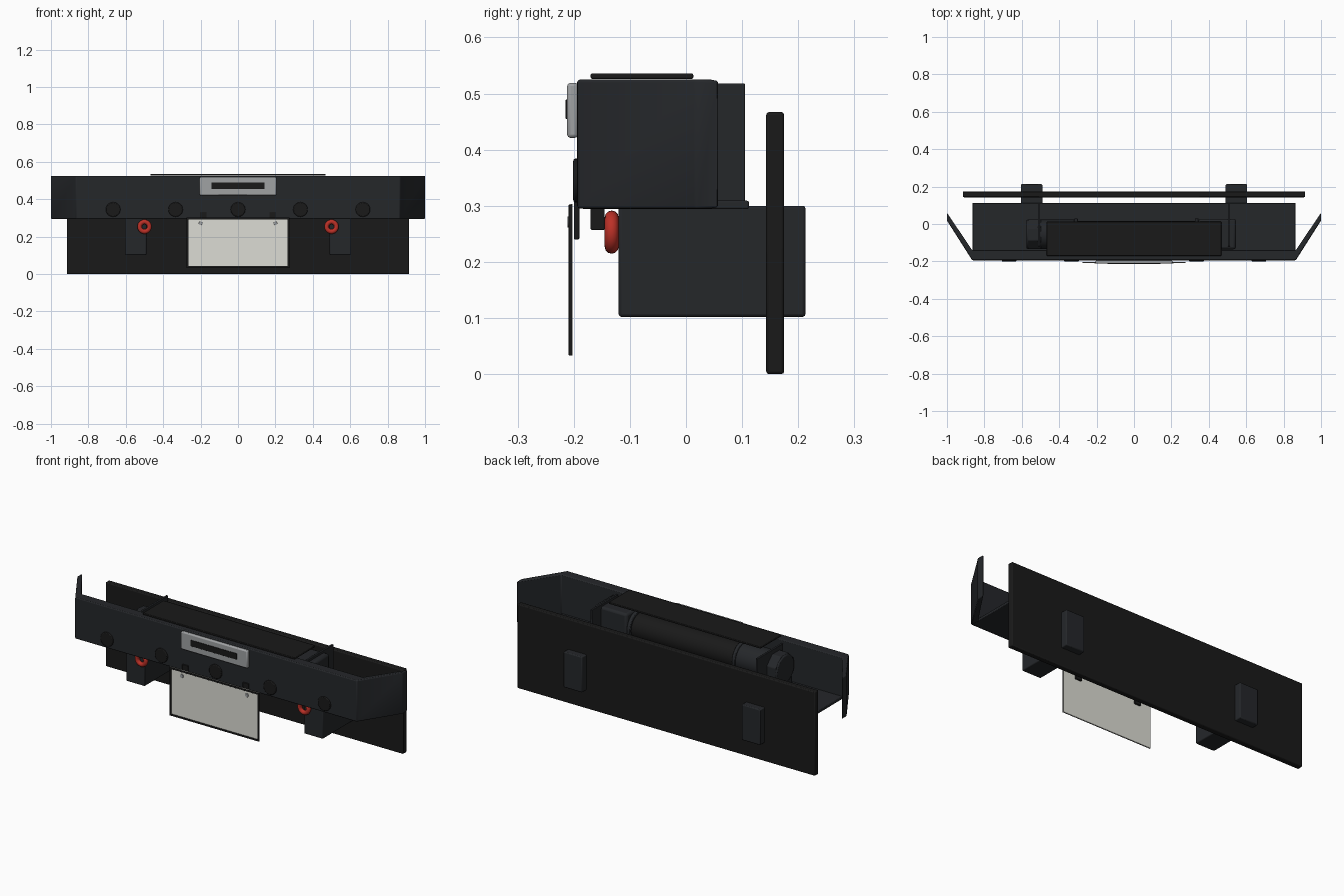
import bpy, bmesh, math
from mathutils import Matrix

if "Cube" in bpy.data.objects:
    bpy.data.objects.remove(bpy.data.objects["Cube"])


def mat(name, r, g, b):
    m = bpy.data.materials.new(name)
    m.diffuse_color = (r, g, b, 1)
    m.use_nodes = True
    m.node_tree.nodes["Principled BSDF"].inputs["Base Color"].default_value = m.diffuse_color
    return m


STEEL = mat("dark_steel", 0.018, 0.020, 0.023)
BLACK = mat("black", 0.010, 0.010, 0.010)
RED = mat("red", 0.50, 0.03, 0.02)
GREY = mat("grey_metal", 0.35, 0.36, 0.37)
WHITE = mat("plate_white", 0.72, 0.72, 0.66)


def finish(name, bm, material, bevel=0.0, seg=2):
    bmesh.ops.recalc_face_normals(bm, faces=bm.faces[:])
    me = bpy.data.meshes.new(name)
    bm.to_mesh(me)
    bm.free()
    ob = bpy.data.objects.new(name, me)
    bpy.context.collection.objects.link(ob)
    me.materials.append(material)
    if bevel:
        b = ob.modifiers.new("bevel", 'BEVEL')
        b.width = bevel
        b.segments = seg
        b.limit_method = 'ANGLE'
    bpy.ops.object.select_all(action='DESELECT')
    ob.select_set(True)
    bpy.context.view_layer.objects.active = ob
    bpy.ops.object.shade_smooth_by_angle(angle=math.radians(35))
    return ob


def box(name, x, y, z, material, bevel=0.003):
    bm = bmesh.new()
    s = Matrix.Diagonal((x[1] - x[0], y[1] - y[0], z[1] - z[0], 1))
    t = Matrix.Translation((sum(x) / 2, sum(y) / 2, sum(z) / 2))
    bmesh.ops.create_cube(bm, size=1, matrix=t @ s)
    return finish(name, bm, material, bevel)


def cyl(name, axis, center, radius, depth, material, sides=32, bevel=0.003, spin=0):
    bm = bmesh.new()
    rot = Matrix.Rotation(math.pi / 2, 4, 'Y' if axis == 'x' else 'X')
    m = Matrix.Translation(center) @ rot @ Matrix.Rotation(spin, 4, 'Z')
    bmesh.ops.create_cone(bm, cap_ends=True, segments=sides, radius1=radius,
                          radius2=radius, depth=depth, matrix=m)
    return finish(name, bm, material, bevel)


def prism(name, outline, z0, z1, material, bevel):
    bm = bmesh.new()
    f = bm.faces.new([bm.verts.new((x, y, z0)) for x, y in outline])
    r = bmesh.ops.extrude_face_region(bm, geom=[f])
    for v in r["geom"]:
        if isinstance(v, bmesh.types.BMVert):
            v.co.z = z1
    return finish(name, bm, material, bevel)


def torus(name, center, major, minor, material):
    bm = bmesh.new()
    n, k = 28, 12
    rings = []
    for i in range(n):
        a = 2 * math.pi * i / n
        ring = []
        for j in range(k):
            b = 2 * math.pi * j / k
            r = major + minor * math.cos(b)
            ring.append(bm.verts.new((center[0] + r * math.cos(a),
                                      center[1] + minor * math.sin(b),
                                      center[2] + r * math.sin(a))))
        rings.append(ring)
    for i in range(n):
        p, q = rings[i], rings[(i + 1) % n]
        for j in range(k):
            bm.faces.new((p[j], q[j], q[(j + 1) % k], p[(j + 1) % k]))
    return finish(name, bm, material)


# Front face with swept-back ends, tray floor and rear plate
half = [(0.865, -0.194), (1.0, 0.018), (1.0, 0.06), (0.865, -0.140)]
outline = half + [(-x, y) for x, y in reversed(half)]
prism("bumper_face", outline, 0.295, 0.525, STEEL, 0.005)
box("tray_floor", (-0.863, 0.863), (-0.185, 0.112), (0.294, 0.309), STEEL)
box("rear_plate", (-0.915, 0.915), (0.143, 0.175), (0.0, 0.467), BLACK, 0.005)

# Mounts, gussets, tow rings and number plate hangers on both sides
for s, side in ((-1, "left"), (1, "right")):
    def span(a, b):
        return tuple(sorted((s * a, s * b)))
    box("chassis_mount_" + side, span(0.49, 0.605), (-0.12, 0.213), (0.102, 0.300), STEEL, 0.005)
    box("gusset_" + side, span(0.502, 0.514), (-0.12, 0.105), (0.300, 0.518), STEEL, 0.002)
    torus("tow_ring_" + side, (s * 0.5, -0.1325, 0.253), 0.026, 0.0125, RED)
    box("plate_hanger_" + side, span(0.168, 0.204), (-0.200, -0.190), (0.240, 0.332), BLACK, 0.002)
    box("hanger_foot_" + side, span(0.168, 0.204), (-0.170, -0.145), (0.257, 0.300), BLACK, 0.002)
    cyl("plate_screw_" + side, 'y', (s * 0.2, -0.208, 0.271), 0.010, 0.006, GREY, 16, 0.001)

# Row of round sensors across the face
for i in range(5):
    cyl(f"sensor_{i + 1}", 'y', ((i - 2) * 0.334, -0.190, 0.345), 0.039, 0.022, BLACK, 32, 0.004)

# Fairlead with dark slot
box("fairlead", (-0.205, 0.205), (-0.212, -0.192), (0.421, 0.519), GREY, 0.006)
box("fairlead_slot", (-0.142, 0.142), (-0.2145, -0.205), (0.455, 0.489), BLACK, 0.001)

# Blank number plate with raised rim
box("number_plate", (-0.274, 0.274), (-0.206, -0.202), (0.033, 0.303), WHITE, 0.001)
for n, x, z in (("top", (-0.275, 0.275), (0.292, 0.302)),
                ("bottom", (-0.275, 0.275), (0.033, 0.043)),
                ("left", (-0.275, -0.265), (0.033, 0.302)),
                ("right", (0.265, 0.275), (0.033, 0.302))):
    box("plate_rim_" + n, x, (-0.209, -0.203), z, BLACK, 0.001)

# Winch: drum, motor, gearbox and cover
AX = (-0.055, 0.415)
cyl("winch_drum", 'x', (0.01, *AX), 0.072, 0.66, BLACK, 40)
cyl("winch_motor", 'x', (-0.44, *AX), 0.078, 0.27, STEEL, 40, 0.006)
cyl("motor_end_housing", 'x', (-0.533, *AX), 0.086, 0.07, STEEL, 8, 0.004, math.pi / 8)
cyl("drum_flange_left", 'x', (-0.31, *AX), 0.084, 0.02, STEEL, 40)
cyl("drum_flange_right", 'x', (0.335, *AX), 0.084, 0.02, STEEL, 40)
box("winch_gearbox", (0.345, 0.545), (-0.135, 0.028), (0.309, 0.505), STEEL, 0.012)
box("motor_foot", (-0.565, -0.315), (-0.125, 0.018), (0.309, 0.36), STEEL, 0.005)
box("winch_cover", (-0.467, 0.467), (-0.170, 0.013), (0.526, 0.536), BLACK, 0.003)
